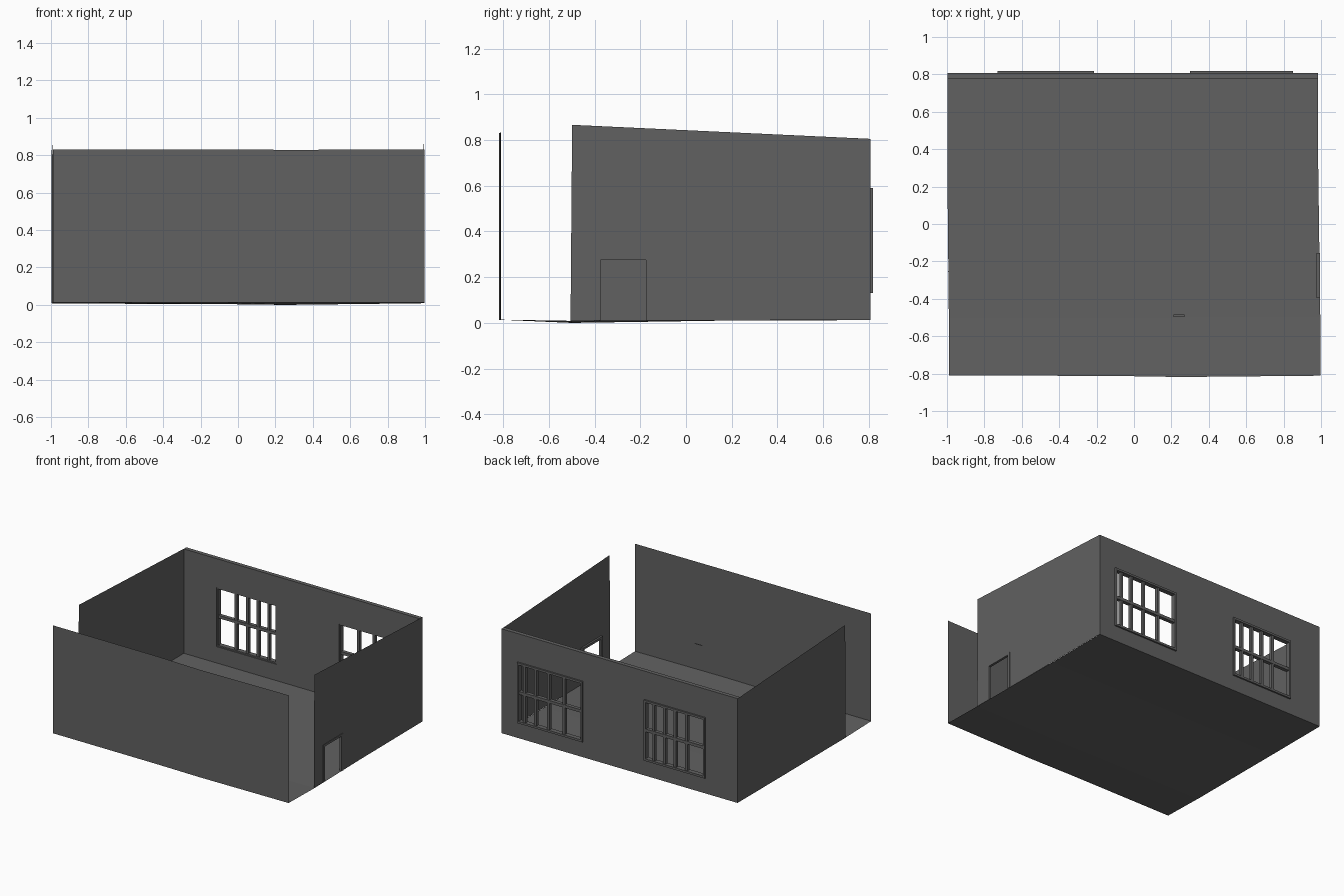
import bpy

if "Cube" in bpy.data.objects:
    bpy.data.objects.remove(bpy.data.objects["Cube"])

# Dark grey paint shared by every part
paint = bpy.data.materials.new("dark_grey")
paint.diffuse_color = (0.12, 0.12, 0.12, 1)
paint.use_nodes = True
paint.node_tree.nodes["Principled BSDF"].inputs["Base Color"].default_value = paint.diffuse_color

def mesh(name, verts, faces):
    me = bpy.data.meshes.new(name)
    me.from_pydata(verts, [], faces)
    me.update()
    me.materials.append(paint)
    ob = bpy.data.objects.new(name, me)
    bpy.context.collection.objects.link(ob)
    return ob

def sheet(name, pts):
    return mesh(name, pts, [tuple(range(len(pts)))])

def boxes(name, spans):
    """One object made of boxes, each given as (x0, x1, y0, y1, z0, z1)."""
    verts, faces = [], []
    for x0, x1, y0, y1, z0, z1 in spans:
        b = len(verts)
        verts += [(x, y, z) for x in (x0, x1) for y in (y0, y1) for z in (z0, z1)]
        faces += [tuple(b + i for i in f) for f in
                  ((0, 1, 3, 2), (4, 6, 7, 5), (0, 4, 5, 1), (2, 3, 7, 6), (0, 2, 6, 4), (1, 5, 7, 3))]
    return mesh(name, verts, faces)

# Floor sheet, sagging slightly near the front: (front x, back x, front y, dip z)
cols = [(-0.99, -0.998, -0.81, 0.011), (-0.12, -0.12, -0.812, 0.009),
        (0.25, 0.25, -0.818, 0.004), (0.996, 0.985, -0.811, 0.013)]
fv, ff = [], []
for xf, xb, yf, dip in cols:
    fv += [(xf, yf, 0.014), (xf, -0.5, dip - 0.004), (xb, 0.3, 0.012), (xb, 0.80, 0.012)]
for c in range(3):
    for r in range(3):
        a = c * 4 + r
        ff.append((a, a + 4, a + 5, a + 1))
mesh("floor", fv, ff)

# Front wall, a thin sheet following the floor's front edge
tops = (0.832, 0.832, 0.829, 0.831)
wv = [(x, yf, z) for (x, _, yf, _), t in zip(cols, tops) for z in (0.012, t)]
mesh("front_wall", wv, [(2 * i, 2 * i + 2, 2 * i + 3, 2 * i + 1) for i in range(3)])

# Side walls with sloping tops; the right one has a doorway
sheet("left_wall", [(-0.992, -0.5, 0.008), (-0.992, -0.495, 0.866),
                    (-0.998, 0.805, 0.805), (-0.998, 0.805, 0.012)])
outline = [(-0.505, 0.008), (-0.375, 0.011), (-0.375, 0.276), (-0.175, 0.276), (-0.175, 0.011),
           (0.805, 0.012), (0.805, 0.805), (-0.498, 0.866)]
sheet("right_wall", [(0.989 - 0.004 * y, y, z) for y, z in outline])

# Door frame
boxes("door_frame", [(0.976, 0.994, -0.395, -0.375, 0.011, 0.293),
                     (0.976, 0.994, -0.175, -0.155, 0.011, 0.293),
                     (0.976, 0.994, -0.375, -0.175, 0.276, 0.293)])

# Back wall with two window openings
windows = [(-0.73, -0.215, (-0.57, -0.475, -0.385, -0.295)),
           (0.30, 0.85, (0.46, 0.59, 0.70, 0.79))]
zb, zt = 0.13, 0.59
back = boxes("back_wall", [(-0.997, 0.985, 0.775, 0.806, 0.012, 0.805)])
cutter = boxes("window_cutter", [(a + 0.006, b - 0.006, 0.7, 0.9, zb + 0.006, zt - 0.006) for a, b, _ in windows])
cutter.hide_render = True
mod = back.modifiers.new("openings", 'BOOLEAN')
mod.operation = 'DIFFERENCE'
mod.solver = 'EXACT'
mod.object = cutter
bpy.context.view_layer.objects.active = back
bpy.ops.object.modifier_apply(modifier=mod.name)
bpy.data.objects.remove(cutter)

# Window frames and glazing bars
for i, (a, b, bars) in enumerate(windows):
    y0, y1, w = 0.782, 0.818, 0.016
    parts = [(a, a + w, y0, y1, zb, zt), (b - w, b, y0, y1, zb, zt),
             (a + w, b - w, y0, y1, zb, zb + w), (a + w, b - w, y0, y1, zt - w, zt),
             (a + w, b - w, y0 + 0.004, y1 - 0.004, 0.35, 0.372)]
    parts += [(x - 0.01, x + 0.01, y0 + 0.006, y1 - 0.006, zb + w, zt - w) for x in bars]
    boxes(f"window_frame_{i + 1}", parts)

# Small ledge behind the front wall
sheet("small_ledge", [(0.21, -0.497, 0.39), (0.27, -0.497, 0.39), (0.27, -0.485, 0.39), (0.21, -0.485, 0.39)])
